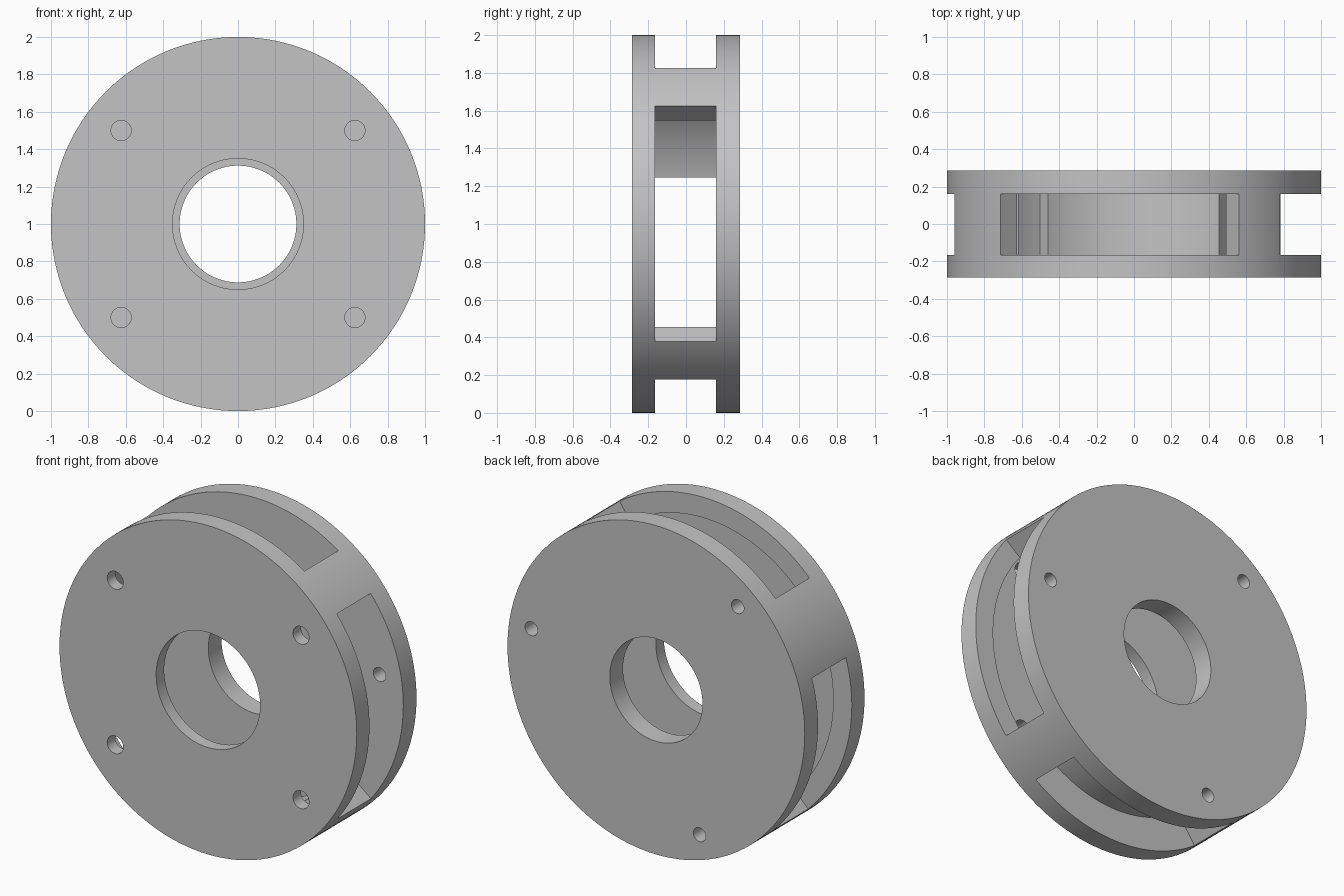
import bpy, bmesh
from math import sin, cos, radians

cube = bpy.data.objects.get("Cube")
if cube:
    bpy.data.objects.remove(cube, do_unlink=True)

FRONT, BACK = -0.287, 0.287
SLOT_FRONT, SLOT_BACK = -0.165, 0.16
POCKET_FLOOR = -0.21
WALL_RADIUS = 0.875

grey = bpy.data.materials.new("plain grey")
grey.use_nodes = True
grey.diffuse_color = (0.55, 0.55, 0.55, 1)
grey.node_tree.nodes["Principled BSDF"].inputs["Base Color"].default_value = (0.55, 0.55, 0.55, 1)


def arc(radius, start, end, steps, cx=0, cz=0):
    """Points along an arc in the x-z plane, angles in degrees."""
    angles = [radians(start + (end - start) * i / steps) for i in range(steps + 1)]
    return [(cx + radius * cos(a), cz + radius * sin(a)) for a in angles]


def prism(name, outline, y0, y1):
    """Extrude an x-z outline from y0 to y1, raised to stand on the floor."""
    bm = bmesh.new()
    face = bm.faces.new([bm.verts.new((x, y0, z + 1)) for x, z in outline])
    top = bmesh.ops.extrude_face_region(bm, geom=[face])["geom"]
    bmesh.ops.translate(bm, vec=(0, y1 - y0, 0),
                        verts=[v for v in top if isinstance(v, bmesh.types.BMVert)])
    bmesh.ops.recalc_face_normals(bm, faces=bm.faces)
    mesh = bpy.data.meshes.new(name)
    bm.to_mesh(mesh)
    bm.free()
    mesh.materials.append(grey)
    obj = bpy.data.objects.new(name, mesh)
    bpy.context.collection.objects.link(obj)
    return obj


def disc(name, radius, y0, y1, cx=0, cz=0, sides=128):
    return prism(name, arc(radius, 0, 360, sides, cx, cz)[:-1], y0, y1)


housing = disc("housing", 1, FRONT, BACK)

# Inner pocket and the two centre bores
cutters = [
    disc("pocket_cutter", WALL_RADIUS, POCKET_FLOOR, SLOT_BACK),
    disc("front_bore_cutter", 0.35, FRONT - 0.1, 0),
    disc("back_bore_cutter", 0.312, 0, BACK + 0.1),
]

# Rim slots, leaving four posts between the discs
for start, end in ((-38.5, 38.7), (55.8, 135.6), (163.7, 225), (235, 304.6)):
    outline = arc(0.8, start, end, 32) + arc(1.2, end, start, 32)
    cutters.append(prism("slot_cutter", outline, SLOT_FRONT, SLOT_BACK))

# Four screw holes in the front disc
for x in (-0.625, 0.625):
    for z in (-0.5, 0.5):
        cutters.append(disc("front_hole_cutter", 0.054, FRONT - 0.1, -0.1, x, z, 32))

# Three screw holes in the back disc
for angle in (10, 130, 250):
    x, z = 0.853 * cos(radians(angle)), 0.853 * sin(radians(angle))
    cutters.append(disc("back_hole_cutter", 0.042, 0.1, BACK + 0.1, x, z, 32))

bpy.ops.object.select_all(action='DESELECT')
bpy.context.view_layer.objects.active = housing
housing.select_set(True)
for cutter in cutters:
    cutter.hide_render = True
    mod = housing.modifiers.new("cut", 'BOOLEAN')
    mod.operation = 'DIFFERENCE'
    mod.solver = 'EXACT'
    mod.object = cutter
    bpy.ops.object.modifier_apply(modifier=mod.name)
    bpy.data.objects.remove(cutter, do_unlink=True)

bpy.ops.object.shade_smooth_by_angle(angle=radians(30))
